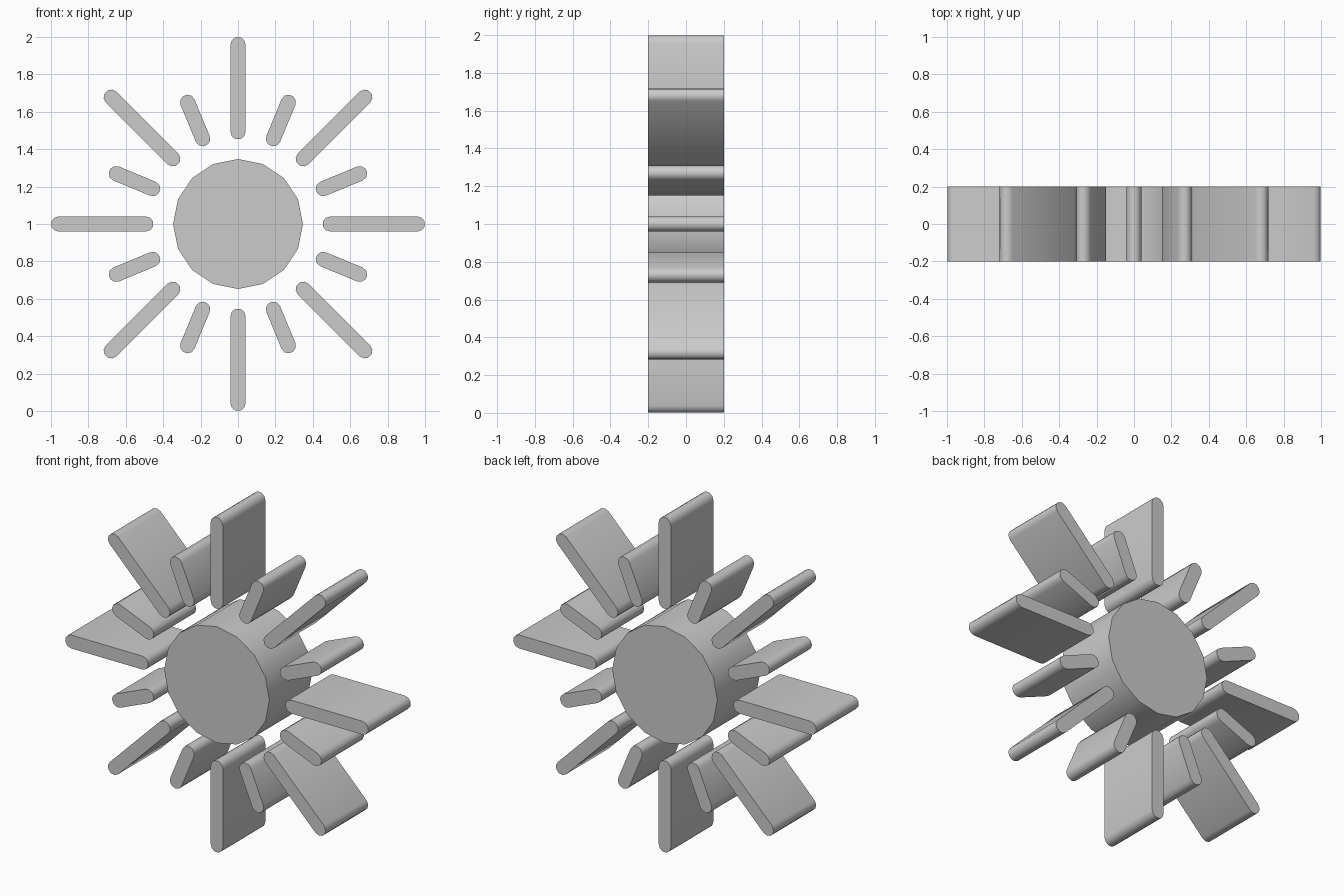
import bpy, bmesh, math
from mathutils import Vector

if "Cube" in bpy.data.objects:
    bpy.data.objects.remove(bpy.data.objects["Cube"])

DEPTH = 0.2      # half thickness along y
CENTER_Z = 1.0


def extrude_outline(name, pts):
    """Solid from a closed x/z outline, running from -DEPTH to DEPTH in y."""
    bm = bmesh.new()
    face = bm.faces.new([bm.verts.new((x, -DEPTH, z + CENTER_Z)) for x, z in pts])
    ext = bmesh.ops.extrude_face_region(bm, geom=[face])
    moved = [v for v in ext["geom"] if isinstance(v, bmesh.types.BMVert)]
    bmesh.ops.translate(bm, verts=moved, vec=Vector((0, 2 * DEPTH, 0)))
    bmesh.ops.recalc_face_normals(bm, faces=bm.faces)
    mesh = bpy.data.meshes.new(name)
    bm.to_mesh(mesh)
    bm.free()
    obj = bpy.data.objects.new(name, mesh)
    bpy.context.collection.objects.link(obj)
    bpy.ops.object.select_all(action='DESELECT')
    obj.select_set(True)
    bpy.context.view_layer.objects.active = obj
    bpy.ops.object.shade_smooth_by_angle(angle=math.radians(40))
    return obj


def ray(name, angle, inner, outer, r=0.04, seg=5):
    """Round-ended bar pointing away from the centre."""
    pts = []
    for center, start in ((outer - r, -90), (inner + r, 90)):
        for i in range(seg + 1):
            a = math.radians(start + 180 * i / seg)
            u, v = center + r * math.cos(a), r * math.sin(a)
            pts.append((u * math.cos(angle) - v * math.sin(angle),
                        u * math.sin(angle) + v * math.cos(angle)))
    return extrude_outline(name, pts)


# central disc
extrude_outline("sun_disc", [(0.347 * math.cos(i * math.tau / 16),
                              0.347 * math.sin(i * math.tau / 16)) for i in range(16)])

# alternating long and short rays
for i in range(16):
    angle = i * math.tau / 16
    if i % 2 == 0:
        ray(f"long_ray_{i // 2}", angle, 0.452, 1.0)
    else:
        ray(f"short_ray_{i // 2}", angle, 0.453, 0.745)
